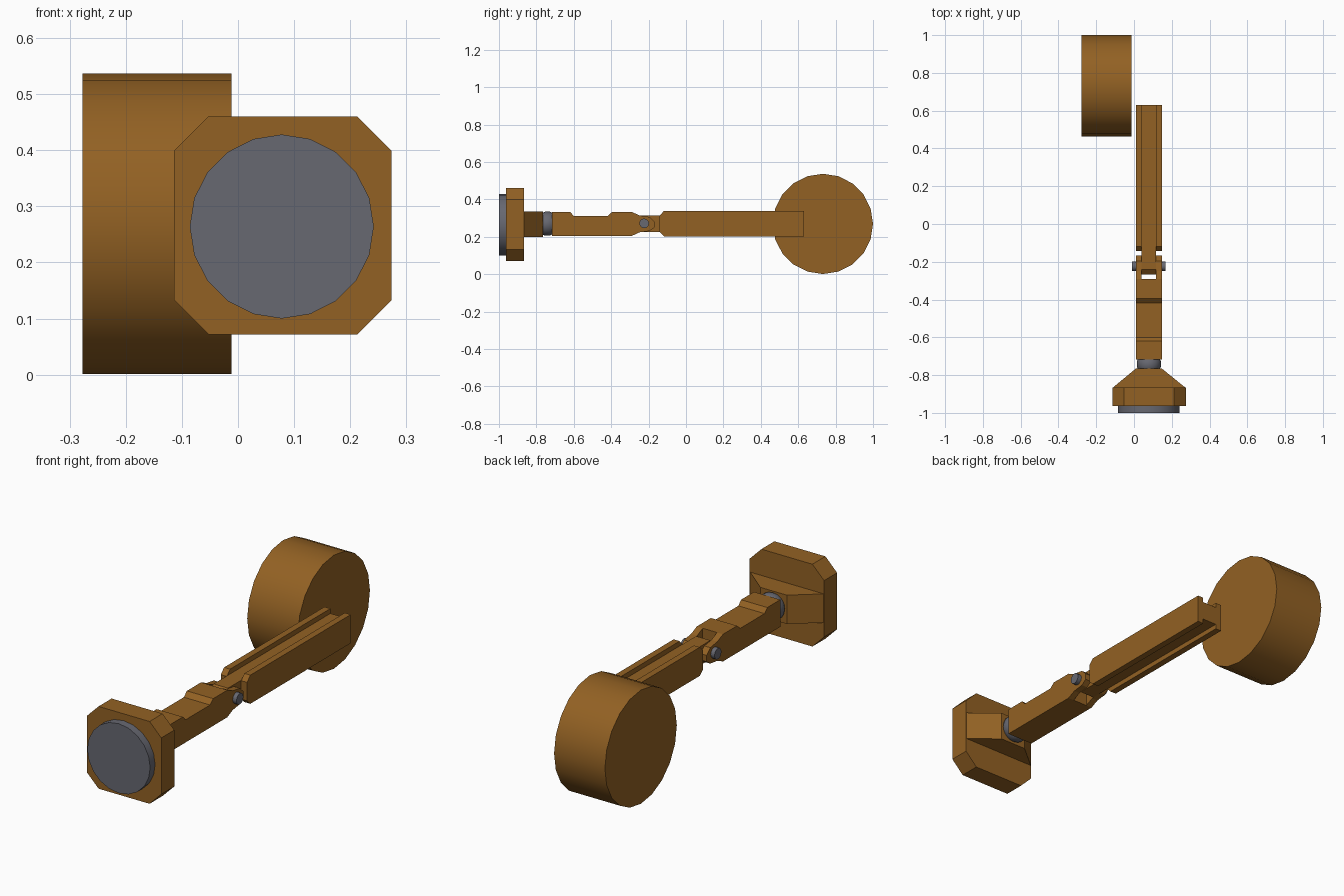
import bpy, bmesh, math
from mathutils import Vector

if "Cube" in bpy.data.objects:
    bpy.data.objects.remove(bpy.data.objects["Cube"])


def material(name, rgb):
    m = bpy.data.materials.new(name)
    m.diffuse_color = (*rgb, 1)
    m.use_nodes = True
    m.node_tree.nodes["Principled BSDF"].inputs["Base Color"].default_value = m.diffuse_color
    return m


BROWN = material("bronze brown", (0.29, 0.12, 0.017))
GREY = material("steel grey", (0.135, 0.138, 0.165))


def finish(name, bm, mat, smooth=False):
    bmesh.ops.recalc_face_normals(bm, faces=bm.faces)
    me = bpy.data.meshes.new(name)
    bm.to_mesh(me)
    bm.free()
    me.materials.append(mat)
    ob = bpy.data.objects.new(name, me)
    bpy.context.collection.objects.link(ob)
    if smooth:
        bpy.ops.object.select_all(action='DESELECT')
        ob.select_set(True)
        bpy.context.view_layer.objects.active = ob
        bpy.ops.object.shade_smooth_by_angle(angle=math.radians(35))
    return ob


def place(axis, u, v, w):
    """Profile point (u, v) at distance w along the axis."""
    return Vector({'x': (w, u, v), 'y': (u, w, v), 'z': (u, v, w)}[axis])


def loft(name, axis, sections, mat, smooth=False):
    """Bridge equal-length profiles; sections = [(distance, points), ...]."""
    bm = bmesh.new()
    rings = [[bm.verts.new(place(axis, u, v, w)) for u, v in pts] for w, pts in sections]
    n = len(rings[0])
    for a, b in zip(rings, rings[1:]):
        for i in range(n):
            j = (i + 1) % n
            bm.faces.new((a[i], a[j], b[j], b[i]))
    bm.faces.new(rings[0])
    bm.faces.new(rings[-1])
    return finish(name, bm, mat, smooth)


def prism(name, axis, pts, a, b, mat=BROWN):
    return loft(name, axis, [(a, pts), (b, pts)], mat)


def circle(u, v, r, n):
    return [(u + r * math.sin(math.tau * i / n), v + r * math.cos(math.tau * i / n)) for i in range(n)]


CX, CZ = 0.079, 0.266          # centre line of the arm
LEFT, RIGHT = 0.01, 0.147      # arm sides
WALL = 0.031                   # side wall thickness

# counterweight drum at the back
drum = circle(0.732, 0.269, 0.268, 20)
loft("drum", 'x', [(-0.277, drum), (-0.012, drum)], BROWN, True)

# rear arm: centre web with hinge tongue, and two side rails
prism("arm_web", 'x', [(0.63, 0.226), (0.63, 0.315), (-0.24, 0.315), (-0.267, 0.292),
                       (-0.267, 0.25), (-0.24, 0.226)], LEFT + WALL, RIGHT - WALL)
rail = [(0.63, 0.203), (0.63, 0.338), (-0.118, 0.338), (-0.142, 0.313),
        (-0.142, 0.226), (-0.118, 0.203)]
# forked hinge prongs of the front arm
prong = [(-0.29, 0.205), (-0.248, 0.224), (-0.195, 0.231), (-0.168, 0.25),
         (-0.168, 0.28), (-0.195, 0.306), (-0.248, 0.314), (-0.29, 0.333)]
for side, a, b in (("left", LEFT, LEFT + WALL), ("right", RIGHT - WALL, RIGHT)):
    prism(side + "_rail", 'x', rail, a, b)
    prism(side + "_prong", 'x', prong, a, b)

# front arm body with a shallow waist on top
prism("front_arm", 'x', [(-0.717, 0.205), (-0.29, 0.205), (-0.29, 0.333), (-0.395, 0.333),
                         (-0.418, 0.312), (-0.6, 0.312), (-0.62, 0.333), (-0.717, 0.333)],
      LEFT, RIGHT)

# hinge pin
pin = circle(-0.224, 0.272, 0.026, 12)
loft("hinge_pin", 'x', [(-0.01, pin), (0.167, pin)], GREY, True)

# swivel collar between front arm and foot
loft("swivel_collar", 'y', [(y, circle(CX, 0.27, r, 20)) for y, r in
                            ((-0.77, 0.056), (-0.755, 0.064), (-0.728, 0.064), (-0.712, 0.056))],
     GREY, True)

# foot: wedge-shaped gusset, chamfered plate, round pad
prism("foot_gusset", 'z', [(-0.114, -0.868), (0.274, -0.868), (RIGHT, -0.765), (LEFT, -0.765)],
      0.2, 0.336)
H, C = 0.194, 0.133
plate = [(CX + u + 0.001, CZ + v) for u, v in ((-H, -C), (-C, -H), (C, -H), (H, -C),
                                               (H, C), (C, H), (-C, H), (-H, C))]
prism("foot_plate", 'y', plate, -0.963, -0.866)
pad = circle(0.078, 0.264, 0.164, 20)
loft("foot_pad", 'y', [(-1.0, pad), (-0.96, pad)], GREY, True)
